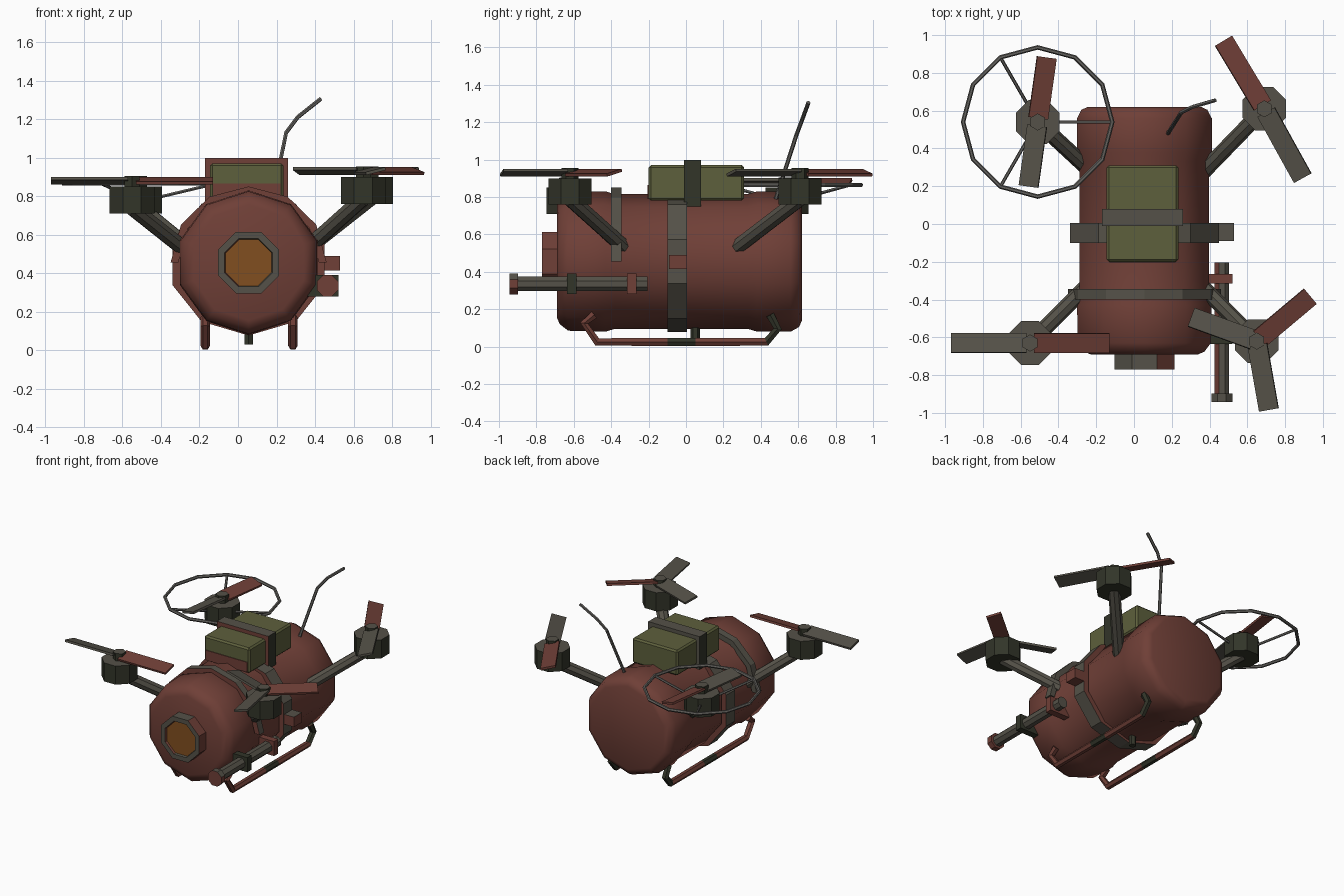
import bpy, bmesh
from math import sin, cos, pi, radians
from mathutils import Matrix, Vector

cube = bpy.data.objects.get("Cube")
if cube:
    bpy.data.objects.remove(cube, do_unlink=True)

CX, CZ = 0.055, 0.455   # axis of the drum body


def material(name, r, g, b):
    m = bpy.data.materials.new(name)
    m.use_nodes = True
    m.diffuse_color = (r, g, b, 1)
    bsdf = next(n for n in m.node_tree.nodes if n.type == 'BSDF_PRINCIPLED')
    bsdf.inputs["Base Color"].default_value = (r, g, b, 1)
    return m


RUST = material("rust red", 0.16, 0.05, 0.038)
GREY = material("worn grey", 0.09, 0.083, 0.065)
DARK = material("dark olive grey", 0.032, 0.035, 0.022)
OLIVE = material("olive green", 0.11, 0.115, 0.045)
AMBER = material("amber", 0.22, 0.078, 0.014)
STEEL = material("light steel", 0.13, 0.125, 0.115)


def link(name, bm, mats, rule=None, smooth=0):
    """Turn a bmesh into an object; rule picks the material of each face."""
    bmesh.ops.recalc_face_normals(bm, faces=bm.faces)
    bm.normal_update()
    for f in bm.faces:
        f.material_index = rule(f) if rule else 0
    me = bpy.data.meshes.new(name)
    bm.to_mesh(me)
    bm.free()
    for m in mats:
        me.materials.append(m)
    ob = bpy.data.objects.new(name, me)
    bpy.context.collection.objects.link(ob)
    if smooth:
        bpy.ops.object.select_all(action='DESELECT')
        ob.select_set(True)
        bpy.context.view_layer.objects.active = ob
        bpy.ops.object.shade_smooth_by_angle(angle=radians(smooth))
    return ob


def box(name, lo, hi, mats, rule=None, bevel=0, matrix=None):
    lo, hi = Vector(lo), Vector(hi)
    bm = bmesh.new()
    bmesh.ops.create_cube(bm, size=1)
    for v in bm.verts:
        v.co = (lo + hi) / 2 + v.co * (hi - lo)
    if bevel:
        bmesh.ops.bevel(bm, geom=bm.edges[:], offset=bevel, segments=1, affect='EDGES')
    if matrix:
        bm.transform(matrix)
    return link(name, bm, mats, rule)


def prism(name, centre, r, depth, sides, mats, rule=None, matrix=Matrix()):
    bm = bmesh.new()
    bmesh.ops.create_cone(bm, cap_ends=True, segments=sides, radius1=r, radius2=r, depth=depth)
    bm.transform(Matrix.Translation(centre) @ matrix)
    return link(name, bm, mats, rule)


def lathe_y(name, profile, sides, mats, rule=None, turn=0.0, smooth=0):
    """Revolve (y, radius) points around the drum axis."""
    bm = bmesh.new()
    rings = []
    for y, r in profile:
        angles = [2 * pi * i / sides + pi / 2 + turn for i in range(sides)]
        rings.append([bm.verts.new((CX + r * cos(a), y, CZ + r * sin(a))) for a in angles])
    for a, b in zip(rings, rings[1:]):
        for i in range(sides):
            j = (i + 1) % sides
            bm.faces.new((a[i], a[j], b[j], b[i]))
    bm.faces.new(rings[0])
    bm.faces.new(rings[-1])
    return link(name, bm, mats, rule, smooth)


def hoop(name, y0, y1, rx, rz, thick, a0, a1, steps, mats, rule=None):
    """Flat strap bent around the drum from angle a0 to a1 (degrees)."""
    bm = bmesh.new()
    rows = []
    for i in range(steps + 1):
        a = radians(a0 + (a1 - a0) * i / steps)
        rows.append([bm.verts.new((CX + (rx - t) * cos(a), y, CZ + (rz - t) * sin(a)))
                     for y, t in ((y0, thick), (y0, 0), (y1, 0), (y1, thick))])
    for a, b in zip(rows, rows[1:]):
        for k in range(4):
            bm.faces.new((a[k], a[(k + 1) % 4], b[(k + 1) % 4], b[k]))
    bm.faces.new(rows[0])
    bm.faces.new(rows[-1])
    return link(name, bm, mats, rule)


def tube(name, pts, r, mats, res=2, cyclic=False, rule=None):
    """Faceted pipe along a path."""
    cu = bpy.data.curves.new(name, 'CURVE')
    cu.dimensions = '3D'
    cu.bevel_depth, cu.bevel_resolution, cu.use_fill_caps = r, res, True
    sp = cu.splines.new('POLY')
    sp.points.add(len(pts) - 1)
    for p, co in zip(sp.points, pts):
        p.co = (*co, 1)
    sp.use_cyclic_u = cyclic
    tmp = bpy.data.objects.new(name + "_path", cu)
    bpy.context.collection.objects.link(tmp)
    me = bpy.data.meshes.new_from_object(tmp.evaluated_get(bpy.context.evaluated_depsgraph_get()))
    bm = bmesh.new()
    bm.from_mesh(me)
    bpy.data.objects.remove(tmp, do_unlink=True)
    bpy.data.meshes.remove(me)
    for f in bm.faces:
        f.smooth = False
    return link(name, bm, mats, rule)


# Drum body with two slightly raised ends
lathe_y("drum_body", [(-0.69, 0.30), (-0.675, 0.335), (-0.63, 0.37), (-0.43, 0.375), (-0.38, 0.36),
                      (0.33, 0.36), (0.38, 0.375), (0.56, 0.375), (0.605, 0.35), (0.62, 0.315)],
        10, [RUST], smooth=50)

# Front lens: octagonal housing with a sunken amber pane
lathe_y("lens_housing", [(-0.68, 0.172), (-0.77, 0.172), (-0.77, 0.135), (-0.755, 0.13)], 8,
        [GREY, AMBER, RUST],
        lambda f: 1 if len(f.verts) == 8 else 2 if f.normal.x > 0.6 else 0, turn=pi / 8)

# Strap around the middle, its buckle and the hoop carrying the front arms
hoop("middle_strap", -0.1, 0.005, 0.415, 0.378, 0.04, 90, 450, 10, [GREY, RUST],
     lambda f: int(abs(f.normal.y) > 0.9))
box("strap_buckle", (0.41, -0.09, 0.415), (0.53, 0.005, 0.49), [RUST, GREY],
    lambda f: int(f.normal.z > 0.9))
hoop("front_hoop", -0.4, -0.345, 0.405, 0.395, 0.04, 0, 180, 6, [GREY, RUST],
     lambda f: int(f.normal.y < -0.9))

# Battery box on top with its strap and a rusted lower edge
box("battery_box", (-0.145, -0.20, 0.78), (0.235, 0.31, 0.97), [OLIVE], bevel=0.012)
box("battery_rust_patch", (-0.13, -0.205, 0.79), (0.22, -0.199, 0.865), [RUST])
box("battery_strap", (-0.17, -0.01, 0.75), (0.26, 0.08, 0.998), [GREY, RUST, DARK],
    lambda f: 1 if f.normal.y < -0.9 else 2 if abs(f.normal.x) > 0.9 else 0)


# Rotors: motor, cap, blades and arm
def rotor(tag, x, y, top, root, blades, length):
    prism(tag + "_motor", (x, y, top - 0.07), 0.125, 0.14, 8, [DARK, GREY],
          lambda f: int(f.normal.z > 0.9), Matrix.Rotation(pi / 8, 4, 'Z'))
    prism(tag + "_rotor_cap", (x, y, top + 0.025), 0.045, 0.06, 6, [GREY, DARK],
          lambda f: int(abs(f.normal.z) < 0.5))
    for i, angle in enumerate(blades):
        place = (Matrix.Translation((x, y, top + 0.03)) @ Matrix.Rotation(radians(angle), 4, 'Z')
                 @ Matrix.Rotation(radians(14), 4, 'X'))
        box(f"{tag}_blade_{i + 1}", (0.02, -0.053, -0.008), (length, 0.053, 0.008),
            [RUST if i == 0 else GREY], matrix=place)
    tube(tag + "_arm", [(x, y, top - 0.11), root], 0.042, [GREY], 2)


rotor("front_left", 0.65, -0.62, 0.90, (0.36, -0.33, 0.53), (40, 160, 280), 0.37)
rotor("front_right", -0.55, -0.63, 0.85, (-0.26, -0.34, 0.51), (0, 180), 0.42)
rotor("back_left", 0.69, 0.61, 0.90, (0.36, 0.27, 0.53), (121, 299), 0.42)
rotor("back_right", -0.51, 0.54, 0.85, (-0.24, 0.29, 0.52), (82, 262), 0.345)


# Guard ring around the back right rotor
def around(r, degrees, z):
    a = radians(degrees)
    return (-0.51 + r * cos(a), 0.54 + r * sin(a), z)


tube("rotor_guard", [around(0.395, 30 * i, 0.865) for i in range(12)], 0.012, [STEEL], 1, True)
for n, deg in enumerate((0, 120, 240)):
    tube(f"guard_spoke_{n + 1}", [around(0.08, deg, 0.79), around(0.395, deg, 0.865)], 0.009, [STEEL], 1)

# Landing skids
SKID = [(-0.49, 0.17), (-0.545, 0.125), (-0.475, 0.025), (-0.1, 0.025), (0.05, 0.025),
        (0.43, 0.025), (0.49, 0.095), (0.45, 0.17)]
for side, x in (("left", 0.285), ("right", -0.17)):
    tube(side + "_skid", [(x, y, z) for y, z in SKID], 0.025, [RUST, DARK], 1,
         rule=lambda f: int(-0.09 < f.calc_center_median().y < 0.04
                            or f.calc_center_median().y > 0.44))
prism("belly_stub", (CX, 0.05, 0.07), 0.025, 0.08, 6, [DARK])

# Side barrel with end cap and clamps
LIE = Matrix.Rotation(pi / 2, 4, 'X') @ Matrix.Rotation(pi / 8, 4, 'Z')
prism("side_barrel", (0.465, -0.56, 0.335), 0.042, 0.71, 8, [GREY, RUST],
      lambda f: int(f.normal.x < -0.5), LIE)
prism("barrel_muzzle", (0.465, -0.92, 0.335), 0.06, 0.045, 8, [RUST, GREY],
      lambda f: int(f.normal.z > 0.5), LIE)
box("front_barrel_clamp", (0.36, -0.635, 0.28), (0.522, -0.585, 0.39), [DARK])
box("back_barrel_clamp", (0.36, -0.315, 0.28), (0.522, -0.265, 0.39), [RUST])

# Bent aerial
tube("aerial", [(0.18, 0.48, 0.79), (0.25, 0.59, 1.13), (0.31, 0.62, 1.21), (0.43, 0.655, 1.305)],
     0.011, [STEEL], 1)
